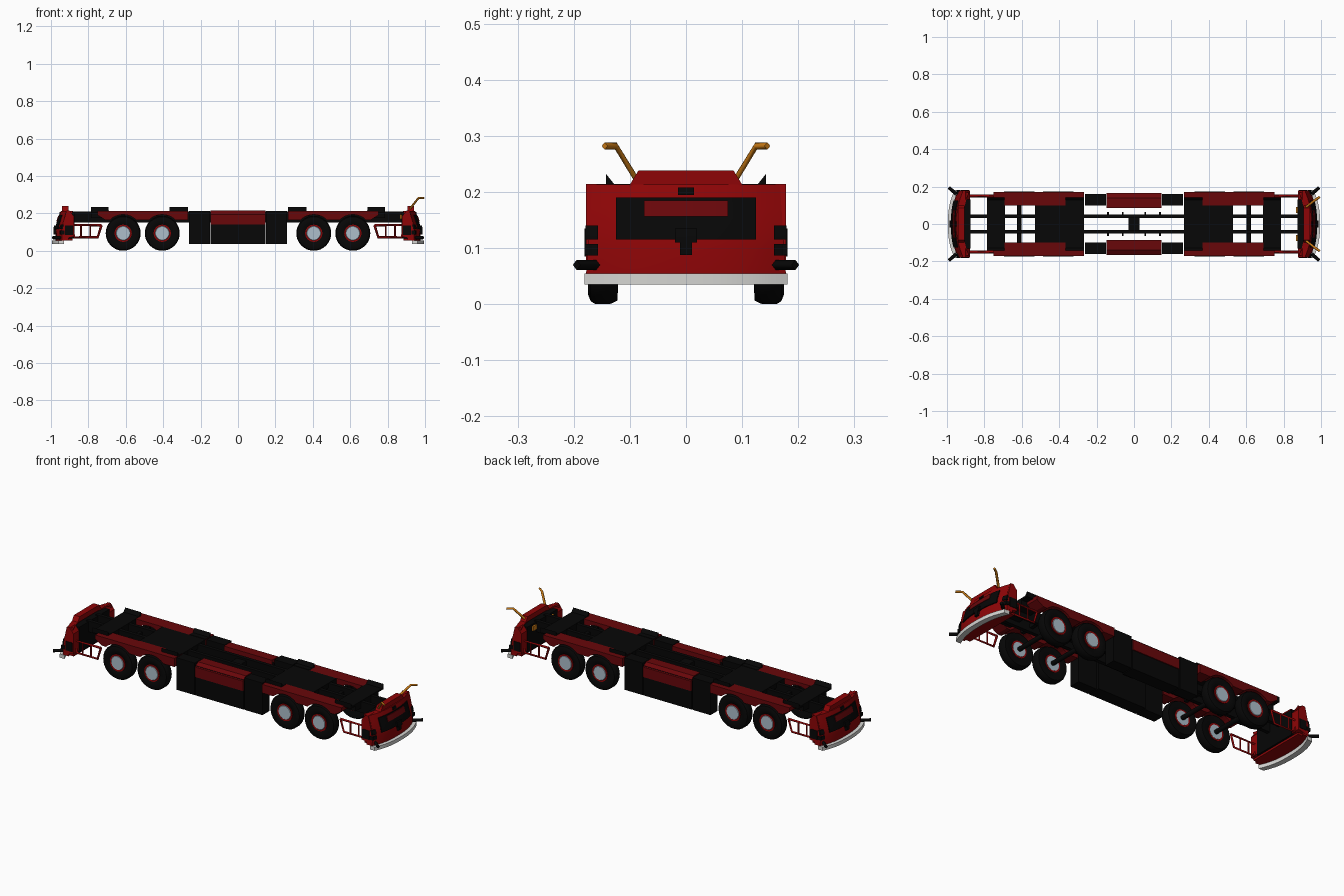
import bpy, bmesh, math

cube = bpy.data.objects.get("Cube")
if cube:
    bpy.data.objects.remove(cube)


def material(name, r, g, b):
    m = bpy.data.materials.new(name)
    m.use_nodes = True
    m.diffuse_color = (r, g, b, 1)
    m.node_tree.nodes["Principled BSDF"].inputs["Base Color"].default_value = (r, g, b, 1)
    return m


RED = material("cab red", 0.27, 0.0015, 0.002)
DARK_RED = material("dark red", 0.14, 0.002, 0.003)
BLACK = material("black", 0.002, 0.002, 0.002)
WHITE = material("bumper white", 0.66, 0.66, 0.64)
STEEL = material("hub steel", 0.42, 0.52, 0.6)
ORANGE = material("amber", 0.6, 0.2, 0.008)


def add_mirror(ob, axes):
    if axes:
        m = ob.modifiers.new("mirror", 'MIRROR')
        m.use_axis = ("X" in axes, "Y" in axes, False)
        m.use_mirror_merge = False


def finish(name, bm, mat, axes="", smooth=False):
    bmesh.ops.recalc_face_normals(bm, faces=bm.faces)
    me = bpy.data.meshes.new(name)
    bm.to_mesh(me)
    bm.free()
    me.materials.append(mat)
    ob = bpy.data.objects.new(name, me)
    bpy.context.collection.objects.link(ob)
    add_mirror(ob, axes)
    if smooth:
        bpy.context.view_layer.objects.active = ob
        bpy.ops.object.select_all(action='DESELECT')
        ob.select_set(True)
        bpy.ops.object.shade_smooth_by_angle(angle=math.radians(35))


def box(name, x, y, z, mat, axes="XY"):
    bm = bmesh.new()
    bmesh.ops.create_cube(bm, size=1)
    for v in bm.verts:
        v.co = [a + (c + 0.5) * (b - a) for c, (a, b) in zip(v.co, (x, y, z))]
    finish(name, bm, mat, axes)


def prism(name, points, lo, hi, mat, along="y", axes="XY"):
    """Extrude an outline: xz points along y, or yz points along x."""
    bm = bmesh.new()
    rings = [[bm.verts.new((p, d, q) if along == "y" else (d, p, q)) for p, q in points]
             for d in (lo, hi)]
    n = len(points)
    bm.faces.new(rings[0])
    bm.faces.new(rings[1])
    for i in range(n):
        j = (i + 1) % n
        bm.faces.new((rings[0][i], rings[0][j], rings[1][j], rings[1][i]))
    finish(name, bm, mat, axes)


def lathe(name, profile, x, mat):
    """Turn a (radius, y) profile round a wheel axle."""
    bm = bmesh.new()
    vs = [bm.verts.new((x + r, y, AXLE_Z)) for r, y in profile]
    es = [bm.edges.new(pair) for pair in zip(vs, vs[1:])]
    bmesh.ops.spin(bm, geom=vs + es, cent=(x, 0, AXLE_Z), axis=(0, 1, 0),
                   angle=math.tau, steps=32, use_merge=True)
    bmesh.ops.remove_doubles(bm, verts=bm.verts, dist=0.0002)
    finish(name, bm, mat, "XY", True)


def nose_x(y, z):
    """Curved, raked end face of a cab."""
    rake = max(0, z - 0.12) * 0.3
    return 0.975 - rake - 0.035 * abs(y / 0.18) ** 2.5


def sheet(name, y, z, mat, out=0.004, depth=0.008, taper=0.0, axes="X"):
    """Thick panel that follows the cab's end face."""
    bm = bmesh.new()
    nu, nv = 12, 4
    grids = []
    for shift in (out, out - depth):
        g = []
        for i in range(nu + 1):
            col = []
            for j in range(nv + 1):
                pz = z[0] + (z[1] - z[0]) * j / nv
                py = (y[0] + (y[1] - y[0]) * i / nu) * (1 - taper * j / nv)
                col.append(bm.verts.new((nose_x(py, pz) + shift, py, pz)))
            g.append(col)
        grids.append(g)
        for i in range(nu):
            for j in range(nv):
                bm.faces.new((g[i][j], g[i + 1][j], g[i + 1][j + 1], g[i][j + 1]))
    f, b = grids
    for i in range(nu):
        for j in (0, nv):
            bm.faces.new((f[i][j], f[i + 1][j], b[i + 1][j], b[i][j]))
    for j in range(nv):
        for i in (0, nu):
            bm.faces.new((f[i][j], f[i][j + 1], b[i][j + 1], b[i][j]))
    finish(name, bm, mat, axes, True)


def tube(name, points, radius, mat, axes):
    cu = bpy.data.curves.new(name, 'CURVE')
    cu.dimensions = '3D'
    cu.bevel_depth = radius
    cu.bevel_resolution = 0
    cu.use_fill_caps = True
    sp = cu.splines.new('POLY')
    sp.points.add(len(points) - 1)
    for p, co in zip(sp.points, points):
        p.co = (*co, 1)
    cu.materials.append(mat)
    ob = bpy.data.objects.new(name, cu)
    bpy.context.collection.objects.link(ob)
    add_mirror(ob, axes)


# Wheels, hubs and axles
AXLE_Z = 0.0935
WHEELS = (0.405, 0.614)
for n, x in zip(("inner", "outer"), WHEELS):
    lathe(n + "_tyre", [(0.043, 0.166), (0.055, 0.172), (0.075, 0.175), (0.088, 0.17), (0.0935, 0.161),
                        (0.0935, 0.136), (0.087, 0.122), (0.05, 0.121), (0.043, 0.125), (0.043, 0.166)],
          x, BLACK)
    lathe(n + "_rim_ring", [(0.037, 0.122), (0.046, 0.122), (0.046, 0.172), (0.037, 0.172)], x, RED)
    lathe(n + "_hub", [(0, 0.174), (0.036, 0.174), (0.038, 0.172), (0.038, 0.121), (0, 0.121)], x, STEEL)
    lathe(n + "_axle", [(0, 0.125), (0.012, 0.125), (0.012, 0), (0, 0)], x, BLACK)
    box(n + "_axle_cradle", (x - 0.01, x + 0.01), (-0.1, 0.1), (0.17, 0.19), BLACK, "X")

# Mudguards with wheel arches
arch = [(0.267, 0.212), (0.267, 0.165)]
for x in WHEELS:
    for k in range(9):
        a = math.radians(135 - 90 * k / 8)
        arch.append((x + 0.1 * math.cos(a), AXLE_Z + 0.1 * math.sin(a)))
arch += [(0.71, 0.165), (0.75, 0.19), (0.75, 0.212)]
prism("mudguard", arch, 0.1, 0.172, DARK_RED)
ridge = [(0.1, 0.205), (0.1, 0.214), (0.128, 0.214), (0.143, 0.233), (0.143, 0.205)]
prism("inner_guard_ridge", ridge, 0.267, 0.365, BLACK, "x")
prism("outer_guard_ridge", ridge, 0.692, 0.787, BLACK, "x")

# Frame rails, cross members and decks
box("frame_rail", (-0.89, 0.89), (0.032, 0.052), (0.15, 0.21), BLACK, "Y")
box("centre_cross_member", (-0.03, 0.03), (-0.05, 0.05), (0.14, 0.2), BLACK, "")
box("inner_deck", (0.267, 0.53), (-0.1, 0.1), (0.185, 0.212), BLACK, "X")
box("outer_deck", (0.69, 0.787), (-0.1, 0.1), (0.175, 0.214), BLACK, "X")
for x in (0.06, 0.14):
    box("rail_bolt", (x - 0.005, x + 0.005), (0.05, 0.064), (0.17, 0.185), BLACK)

# Side lockers between the bogies
box("end_locker", (0.151, 0.262), (0.1, 0.161), (0.037, 0.213), BLACK)
box("centre_locker", (-0.146, 0.146), (0.09, 0.161), (0.037, 0.2), BLACK, "Y")
prism("centre_locker_lid", [(0.086, 0.19), (0.086, 0.214), (0.14, 0.214), (0.166, 0.195),
                            (0.166, 0.14), (0.158, 0.14), (0.158, 0.19)],
      -0.146, 0.146, DARK_RED, "x", "Y")

# Tubular side steps
tube("step_frame", [(0.73, 0.15, 0.137), (0.89, 0.15, 0.137), (0.875, 0.15, 0.072),
                    (0.75, 0.15, 0.072), (0.73, 0.15, 0.137)], 0.007, RED, "XY")
for x in (0.79, 0.84):
    tube("step_post", [(x, 0.15, 0.072), (x, 0.15, 0.137)], 0.005, RED, "XY")

# Cab shells at both ends
sheet("cab_nose", (-0.178, 0.178), (0.055, 0.213), RED, 0, 0.035, 0.06)
prism("cab_cheek", [(0.878, 0.075), (0.938, 0.062), (0.938, 0.13), (0.918, 0.214),
                    (0.9, 0.214), (0.878, 0.185)], 0.13, 0.178, RED)
prism("cab_hood", [(-0.102, 0.21), (-0.085, 0.238), (0.085, 0.238), (0.102, 0.21)],
      0.905, 0.94, RED, "x", "X")
box("cab_floor", (0.885, 0.945), (-0.165, 0.165), (0.055, 0.066), RED, "X")
box("cab_interior", (0.875, 0.93), (-0.13, 0.13), (0.066, 0.205), BLACK, "X")
box("cheek_side_vent", (0.883, 0.925), (0.174, 0.181), (0.085, 0.135), BLACK)
box("cheek_side_lamp", (0.928, 0.95), (0.173, 0.181), (0.088, 0.107), BLACK)

# Nose details
sheet("nose_grille", (-0.125, 0.125), (0.115, 0.19), BLACK)
sheet("grille_panel", (-0.075, 0.075), (0.156, 0.185), DARK_RED, 0.007)
sheet("tow_hitch_plate", (-0.02, 0.02), (0.11, 0.135), BLACK, 0.012, 0.015)
sheet("tow_hitch", (-0.011, 0.011), (0.088, 0.125), BLACK, 0.012, 0.015)
sheet("top_lamp", (-0.014, 0.014), (0.195, 0.208), BLACK)
for name, z in (("upper_lamp", (0.115, 0.14)), ("lower_lamp", (0.087, 0.107))):
    sheet(name, (0.157, 0.179), z, BLACK, 0.005, 0.009, 0, "XY")
sheet("bumper", (-0.181, 0.181), (0.035, 0.055), WHITE, 0.02, 0.03)
tube("corner_marker", [(0.95, 0.16, 0.07), (0.99, 0.195, 0.07)], 0.009, BLACK, "XY")

# Raised amber arms on one end, with fittings inside the cab
tube("mirror_arm", [(0.92, 0.09, 0.225), (0.965, 0.125, 0.282), (0.993, 0.145, 0.282)],
     0.0065, ORANGE, "Y")
box("arm_bracket", (0.866, 0.88), (0.06, 0.09), (0.17, 0.195), ORANGE, "Y")
